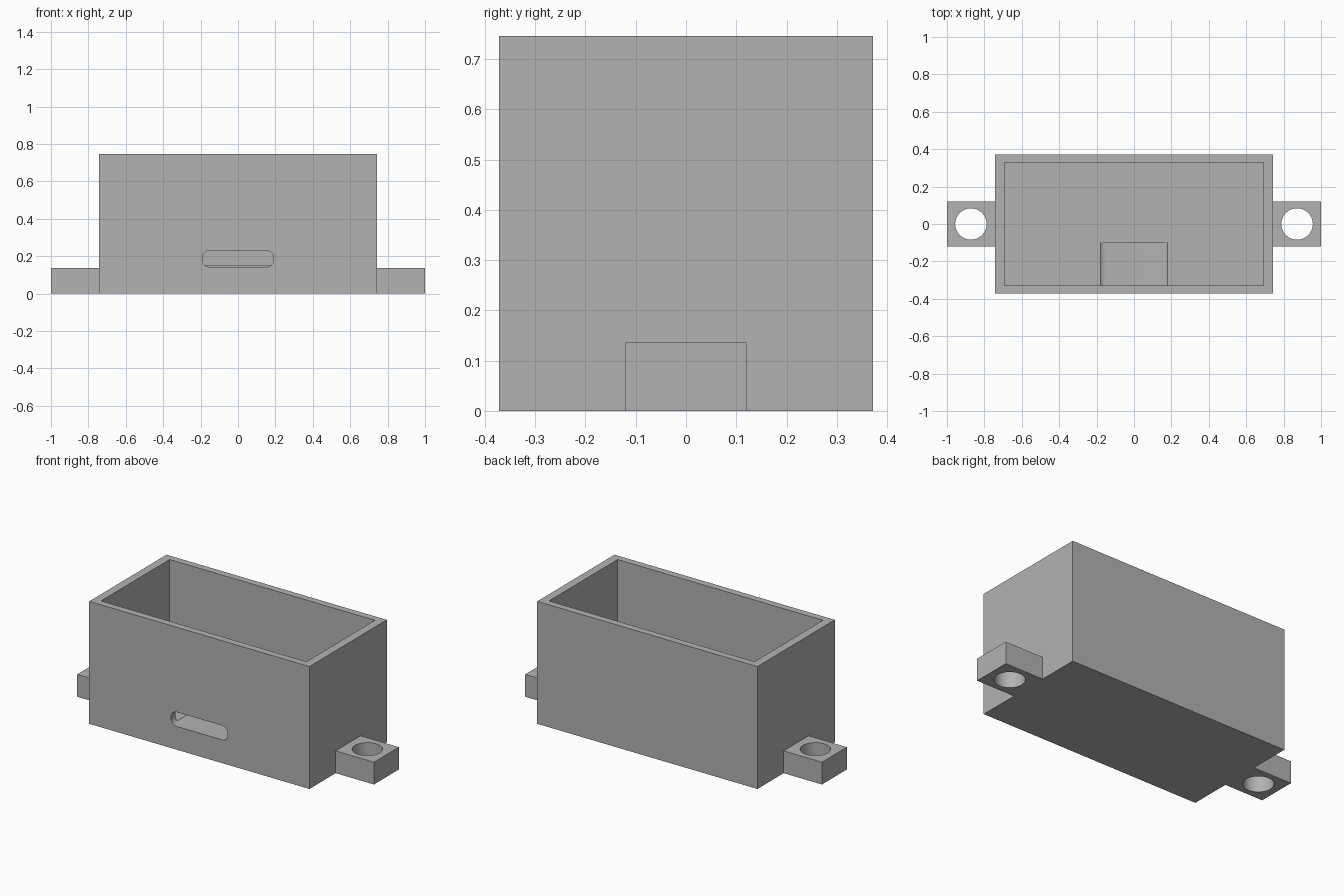
import bpy
import bmesh
from math import cos, sin, pi, radians
from mathutils import Matrix, Vector

default = bpy.data.objects.get("Cube")
if default:
    bpy.data.objects.remove(default, do_unlink=True)

grey = bpy.data.materials.new("plain_grey")
grey.use_nodes = True
colour = (0.45, 0.45, 0.45, 1)
grey.diffuse_color = colour
grey.node_tree.nodes["Principled BSDF"].inputs["Base Color"].default_value = colour


def make_object(name, bm):
    bmesh.ops.recalc_face_normals(bm, faces=bm.faces)
    mesh = bpy.data.meshes.new(name)
    bm.to_mesh(mesh)
    bm.free()
    mesh.materials.append(grey)
    obj = bpy.data.objects.new(name, mesh)
    bpy.context.collection.objects.link(obj)
    return obj


def block(name, low, high):
    low, high = Vector(low), Vector(high)
    bm = bmesh.new()
    bmesh.ops.create_cube(bm, size=1, matrix=Matrix.Translation((low + high) / 2)
                          @ Matrix.Diagonal((*(high - low), 1)))
    return make_object(name, bm)


def prism(name, outline, travel):
    bm = bmesh.new()
    face = bm.faces.new([bm.verts.new(p) for p in outline])
    extruded = bmesh.ops.extrude_face_region(bm, geom=[face])["geom"]
    bmesh.ops.translate(bm, vec=travel,
                        verts=[v for v in extruded if isinstance(v, bmesh.types.BMVert)])
    return make_object(name, bm)


def combine(target, tool, operation):
    mod = target.modifiers.new(tool.name, 'BOOLEAN')
    mod.operation = operation
    mod.solver = 'EXACT'
    mod.object = tool
    bpy.context.view_layer.objects.active = target
    bpy.ops.object.modifier_apply(modifier=mod.name)
    bpy.data.objects.remove(tool, do_unlink=True)


# Outer box with a mounting bar running through it, forming both end tabs
case = block("open_case", (-0.742, -0.372, 0), (0.742, 0.372, 0.746))
combine(case, block("mounting_tabs", (-1, -0.12, 0), (1, 0.12, 0.136)), 'UNION')

# Inner cavity above a thick floor
combine(case, block("cavity", (-0.692, -0.33, 0.153), (0.692, 0.33, 1)), 'DIFFERENCE')

# Screw holes through the tabs
for side in (-1, 1):
    circle = [(side * 0.872 + 0.084 * cos(i * pi / 32), 0.084 * sin(i * pi / 32), -0.1)
              for i in range(64)]
    combine(case, prism("screw_hole", circle, (0, 0, 0.5)), 'DIFFERENCE')

# Rounded port slot through the front wall, cutting a shallow groove in the floor
radius, half_width, bottom, top = 0.039, 0.191, 0.142, 0.229
slot = []
for corner, (sx, sz) in enumerate([(1, 1), (-1, 1), (-1, -1), (1, -1)]):
    cx = sx * (half_width - radius)
    cz = top - radius if sz > 0 else bottom + radius
    for i in range(13):
        a = (corner + i / 12) * pi / 2
        slot.append((cx + radius * cos(a), -0.5, cz + radius * sin(a)))
combine(case, prism("port_slot", slot, (0, 0.4, 0)), 'DIFFERENCE')

# Smooth the curved walls, keep every edge crisp
bpy.ops.object.select_all(action='DESELECT')
case.select_set(True)
bpy.context.view_layer.objects.active = case
bpy.ops.object.shade_smooth_by_angle(angle=radians(30))
